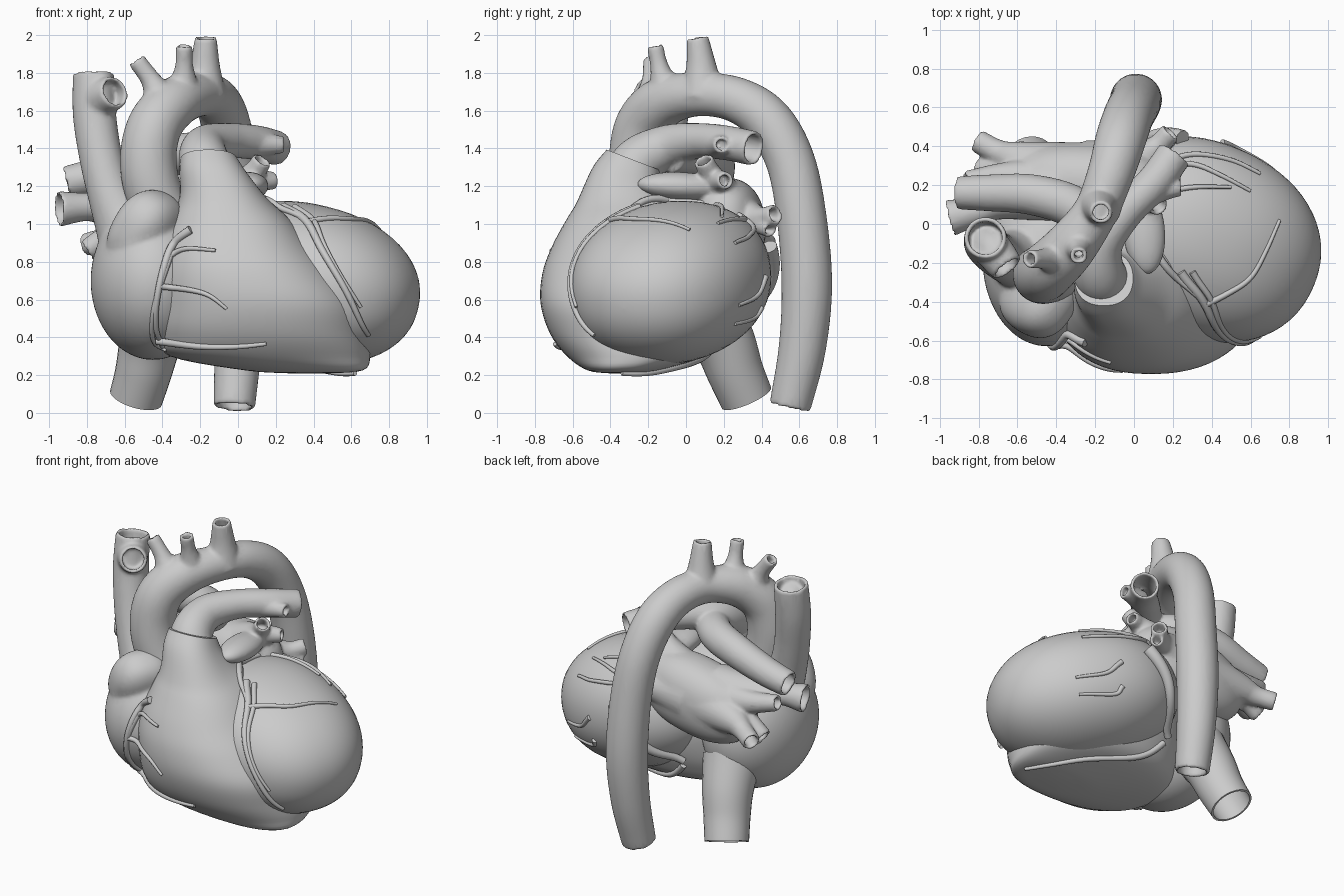
import bpy, math
from mathutils import Vector, Matrix
from mathutils.bvhtree import BVHTree

if "Cube" in bpy.data.objects:
    bpy.data.objects.remove(bpy.data.objects["Cube"])

trees = []


def make(name, verts, faces, surface=False):
    me = bpy.data.meshes.new(name)
    me.from_pydata([tuple(v) for v in verts], [], faces)
    me.update()
    me.shade_smooth()
    me.set_sharp_from_angle(angle=math.radians(50))
    ob = bpy.data.objects.new(name, me)
    bpy.context.collection.objects.link(ob)
    if surface:
        trees.append(BVHTree.FromPolygons([Vector(v) for v in verts], faces))
    return ob


def spline(pts, n):
    """Catmull-Rom samples through points of any dimension."""
    p = [Vector(q) for q in pts]
    p = [p[0] * 2 - p[1]] + p + [p[-1] * 2 - p[-2]]
    out = []
    for i in range(1, len(p) - 2):
        a, b, c, d = p[i - 1:i + 3]
        for k in range(n):
            t = k / n
            out.append((b * 2 + (c - a) * t + (a * 2 - b * 5 + c * 4 - d) * t * t
                        + (b * 3 - a - c * 3 + d) * t ** 3) * 0.5)
    return out + [p[-2]]


def bridge(rings, sides):
    return [(r * sides + i, r * sides + (i + 1) % sides,
             (r + 1) * sides + (i + 1) % sides, (r + 1) * sides + i)
            for r in range(rings - 1) for i in range(sides)]


def sweep(pts, radii, sides):
    up, prev, rings = None, None, []
    for i, p in enumerate(pts):
        t = (pts[min(i + 1, len(pts) - 1)] - pts[max(i - 1, 0)]).normalized()
        up = t.orthogonal().normalized() if up is None else prev.rotation_difference(t) @ up
        side, prev = t.cross(up), t
        rings.append([p + (up * math.cos(a) + side * math.sin(a)) * radii[i]
                      for a in (2 * math.pi * k / sides for k in range(sides))])
    return rings


def tube(name, pts, n=8, sides=28, wall=0.014):
    """Thin-walled open pipe; points are (x, y, z, radius)."""
    s = spline(pts, n)
    path, rad = [v.to_3d() for v in s], [v[3] for v in s]
    rings = sweep(path, rad, sides) + sweep(path, [r - wall for r in rad], sides)[::-1]
    m = len(rings)
    close = [((m - 1) * sides + i, (m - 1) * sides + (i + 1) % sides, (i + 1) % sides, i)
             for i in range(sides)]
    return make(name, sum(rings, []), bridge(m, sides) + close)


def blob(name, centre, radii, axis=(1, 0, 0), power=2.0, surface=True):
    """Rounded body whose local x axis points along axis."""
    x = Vector(axis).normalized()
    y = Vector((0, 0, 1)).cross(x).normalized()
    m = Matrix((x, y, x.cross(y))).transposed()
    seg, rows, verts = 56, 36, []
    for r in range(rows + 1):
        th = math.pi * min(max(r / rows, 0.002), 0.998)
        for k in range(seg):
            ph = 2 * math.pi * k / seg
            p = Vector((math.cos(th), math.sin(th) * math.cos(ph), math.sin(th) * math.sin(ph)))
            p /= sum(abs(c) ** power for c in p) ** (1 / power)
            verts.append(m @ Vector([c * q for c, q in zip(p, radii)]) + Vector(centre))
    faces = bridge(rows + 1, seg) + [tuple(range(seg))[::-1],
                                     tuple(range(rows * seg, (rows + 1) * seg))]
    return make(name, verts, faces, surface)


def fuse(parts, voxel, smooth):
    """Join overlapping parts into one softly blended skin."""
    with bpy.context.temp_override(active_object=parts[0], object=parts[0],
                                   selected_objects=parts, selected_editable_objects=parts):
        bpy.ops.object.join()
    m = parts[0].modifiers.new("skin", 'REMESH')
    m.mode, m.voxel_size, m.use_smooth_shade = 'VOXEL', voxel, True
    m = parts[0].modifiers.new("soften", 'SMOOTH')
    m.factor, m.iterations = 0.5, smooth
    parts[0].modifiers.new("lighten", 'DECIMATE').ratio = 0.3


# Chambers
blob("left_ventricle", (0.36, -0.08, 0.69), (0.62, 0.50, 0.415), (0.88, -0.40, -0.22), 2.15)
r_atrium = blob("right_atrium", (-0.45, -0.18, 0.70), (0.33, 0.45, 0.42))
r_auricle = blob("right_auricle", (-0.49, -0.38, 0.96), (0.23, 0.20, 0.16), (0.4, -0.25, 0.75), 2.4)
l_atrium = blob("left_atrium", (-0.25, 0.21, 0.98), (0.43, 0.21, 0.25), (1, -0.03, 0.2), 2.3, False)
l_auricle = blob("left_auricle", (0.05, -0.03, 1.2), (0.23, 0.11, 0.075), (0.1, -1, 0.05), 2, False)

# Right ventricle: horizontal sections (z, cx, cy, rx, ry) up to the outflow
sections = spline([(.208, .38, -.33, .08, .06), (.225, .35, -.33, .31, .19),
                   (.30, .17, -.27, .53, .36), (.42, .12, -.27, .56, .45),
                   (.58, .10, -.27, .55, .50), (.74, .04, -.27, .49, .49),
                   (.88, -.01, -.28, .41, .43), (1.02, -.04, -.30, .32, .335),
                   (1.14, -.08, -.31, .23, .25), (1.26, -.13, -.31, .18, .18),
                   (1.34, -.155, -.28, .15, .14)], 5)
verts, seg, e = [], 64, 2 / 2.3
for z, cx, cy, rx, ry in sections:
    for k in range(seg):
        c, s = math.cos(2 * math.pi * k / seg), math.sin(2 * math.pi * k / seg)
        y = cy + ry * math.copysign(abs(s) ** e, s)
        tilt = -0.4 * (y - cy) * max(0, (z - 1.1) / 0.25)
        verts.append((cx + rx * math.copysign(abs(c) ** e, c), y, z + tilt))
last = (len(sections) - 1) * seg
make("right_ventricle", verts, bridge(len(sections), seg)
     + [tuple(range(seg))[::-1], tuple(range(last, last + seg))], True)

# Aorta and its arch branches
aorta = tube("aorta", [(-.27, -.2, .9, .14), (-.42, -.25, 1.1, .15), (-.475, -.26, 1.32, .15),
                       (-.44, -.23, 1.52, .145), (-.33, -.12, 1.645, .135), (-.2, .06, 1.685, .115),
                       (-.12, .26, 1.66, .12), (-.07, .43, 1.55, .13), (-.03, .55, 1.34, .13),
                       (0, .61, 1.05, .132), (.01, .64, .68, .134), (0, .615, .34, .125),
                       (-.02, .55, .03, .11)], sides=36, wall=.024)
arch = [tube("arch_branch_first", [(-.41, -.18, 1.66, .1), (-.46, -.18, 1.76, .055), (-.54, -.18, 1.87, .047)], wall=.02),
        tube("arch_branch_second", [(-.29, -.1, 1.68, .1), (-.285, -.14, 1.83, .05), (-.285, -.165, 1.945, .045)], wall=.02),
        tube("arch_branch_third", [(-.18, .09, 1.68, .12), (-.175, .08, 1.84, .08), (-.17, .06, 1.99, .058)], wall=.02)]
fuse([aorta] + arch, .013, 5)

# Pulmonary artery
trunk = tube("pulmonary_artery", [(-.13, -.32, 1.2, .15), (-.18, -.25, 1.33, .135), (-.17, -.1, 1.41, .115),
                                  (-.05, .06, 1.44, .095), (.1, .21, 1.43, .092), (.21, .36, 1.40, .092)], wall=.02)
fuse([trunk,
      tube("left_pulmonary_branch", [(.08, .16, 1.42, .07), (.17, .18, 1.42, .055), (.245, .19, 1.42, .045)], wall=.018),
      tube("right_pulmonary_artery", [(-.14, -.08, 1.38, .11), (-.3, .08, 1.37, .11), (-.52, .15, 1.33, .105),
                                      (-.74, .16, 1.26, .095), (-.91, .16, 1.22, .085)], wall=.02)], .012, 6)

# Great veins
cava = tube("superior_vena_cava", [(-.58, -.18, .95, .17), (-.67, -.17, 1.15, .125), (-.725, -.14, 1.35, .115),
                                   (-.76, -.1, 1.58, .115), (-.765, -.07, 1.80, .11)], wall=.024)
side = tube("vena_cava_side_branch", [(-.77, -.07, 1.56, .09), (-.72, -.14, 1.66, .1), (-.65, -.23, 1.70, .088)], wall=.022)
fuse([r_atrium, r_auricle, cava, side], .013, 9)
tube("inferior_vena_cava", [(-.43, .1, .56, .19), (-.465, .2, .38, .165), (-.50, .26, .22, .15),
                            (-.54, .32, .08, .142)])

# Pulmonary veins, blended into the left atrium
veins = [
    [(-.4, .18, 1.05, .17), (-.68, .12, 1.08, .1), (-.8, .07, 1.09, .075), (-.95, .03, 1.08, .095)],
    [(-.4, .2, 1.03, .16), (-.66, .24, 1.06, .08), (-.87, .22, 1.10, .052)],
    [(-.35, .25, .98, .18), (-.6, .33, .95, .1), (-.7, .37, .92, .065), (-.81, .43, .89, .06)],
    [(-.45, .22, .98, .14), (-.68, .27, .93, .07), (-.8, .28, .86, .058)],
    [(-.2, .26, 1.0, .18), (.02, .33, 1.03, .1), (.12, .4, 1.03, .06), (.19, .475, 1.05, .055)],
    [(0, .32, 1.03, .09), (.12, .39, 1.0, .055), (.19, .45, .97, .045)],
    [(-.15, .2, 1.08, .16), (.02, .15, 1.2, .095), (.09, .12, 1.28, .06), (.13, .09, 1.34, .053)],
    [(-.05, .2, 1.13, .12), (.1, .18, 1.22, .065), (.2, .21, 1.23, .045)]]
fuse([l_atrium, l_auricle] + [tube("pulmonary_vein", v, wall=.018) for v in veins], .011, 8)

# Coronary vessels laid on the chamber surfaces by casting from a view side
views = {"front": (lambda u, v: (u, -2, v), (0, 1, 0)), "back": (lambda u, v: (u, 2, v), (0, -1, 0)),
         "top": (lambda u, v: (u, v, 3), (0, 0, -1)), "bottom": (lambda u, v: (u, v, -1), (0, 0, 1)),
         "side": (lambda u, v: (2, u, v), (-1, 0, 0))}


def coronary(name, view, pts, r=0.017):
    start, d = views[view]
    path = []
    for uv in spline(pts, 8):
        hits = [h for h in (t.ray_cast(Vector(start(*uv)), Vector(d)) for t in trees) if h[0]]
        if hits:
            h = min(hits, key=lambda q: q[3])
            path.append(h[0] - Vector(d) * r * 0.4)
    for _ in range(4):
        path = [path[0]] + [(path[i - 1] + path[i] * 2 + path[i + 1]) / 4
                            for i in range(1, len(path) - 1)] + [path[-1]]
    n = len(path)
    rings = sweep(path, [r * (1 - 0.5 * i / n) for i in range(n)], 10)
    make(name, sum(rings, []), bridge(n, 10) + [tuple(range(10))[::-1], tuple(range(n * 10 - 10, n * 10))])


coronary("right_coronary", "front", [(-.25, .97), (-.34, .9), (-.39, .78), (-.43, .6), (-.435, .45), (-.4, .35)], .024)
coronary("right_coronary_vein", "front", [(-.36, .83), (-.41, .68), (-.45, .52), (-.45, .38), (-.38, .33)], .018)
coronary("conus_branch", "front", [(-.38, .82), (-.28, .87), (-.12, .86)])
coronary("upper_marginal_branch", "front", [(-.41, .67), (-.25, .65), (-.15, .62), (-.06, .55)])
coronary("lower_marginal_branch", "front", [(-.43, .38), (-.2, .35), (0, .35), (.15, .365)], .02)
coronary("anterior_descending", "front", [(.24, 1.09), (.36, 1.02), (.44, .87), (.57, .65), (.65, .48), (.69, .41)], .024)
coronary("anterior_vein", "front", [(.3, 1.09), (.4, 1.02), (.45, .9), (.53, .75), (.65, .56)], .018)
coronary("anterior_origin", "top", [(.08, -.1), (.18, -.24), (.28, -.33), (.38, -.42)], .022)
coronary("diagonal_branch", "top", [(.36, -.42), (.48, -.36), (.6, -.28), (.68, -.14), (.75, .02)])
coronary("upper_lateral_branch", "top", [(.1, .15), (.3, .19), (.5, .19)])
coronary("mid_lateral_branch", "top", [(.12, .3), (.3, .31), (.45, .25), (.6, .17)])
coronary("circumflex", "top", [(.08, -.1), (.1, .15), (.16, .3), (.3, .36), (.5, .33), (.65, .26)], .02)
coronary("rear_branch_upper", "side", [(.42, .72), (.38, .62), (.28, .57)])
coronary("rear_branch_lower", "side", [(.4, .56), (.36, .5), (.26, .47)])
coronary("coronary_sinus", "back", [(.25, .88), (.12, .74), (.02, .6), (-.12, .48)], .045)
coronary("inferior_groove_vein", "bottom", [(-.1, .17), (.1, .09), (.35, -.03), (.53, -.2), (.62, -.34)], .022)
